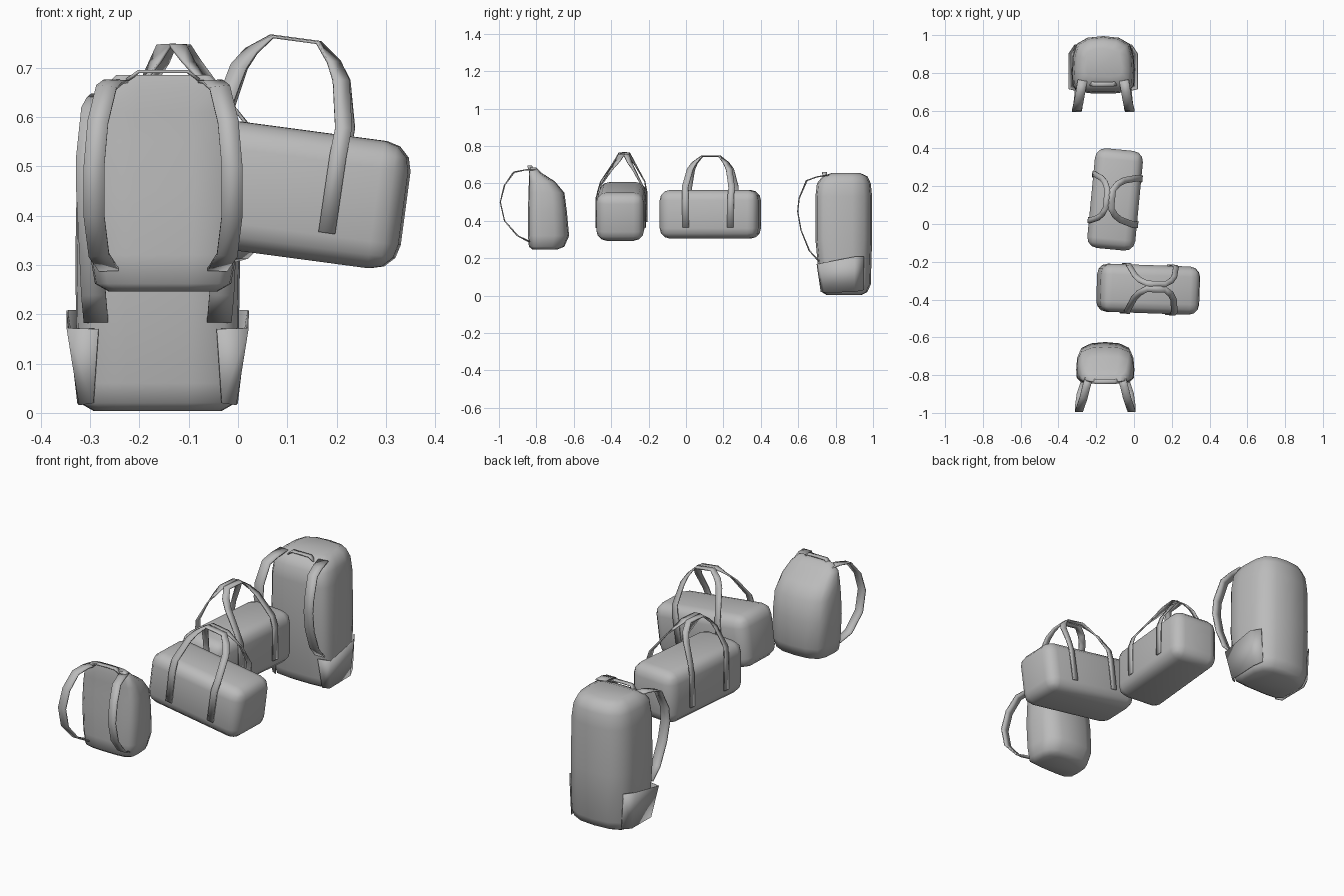
import bpy, bmesh, math
from mathutils import Vector, Matrix, Euler

if "Cube" in bpy.data.objects:
    bpy.data.objects.remove(bpy.data.objects["Cube"])

# One plain grey fabric
fabric = bpy.data.materials.new("grey_fabric")
fabric.use_nodes = True
GREY = (0.5, 0.5, 0.5, 1)
fabric.diffuse_color = GREY
fabric.node_tree.nodes["Principled BSDF"].inputs["Base Color"].default_value = GREY


def finish(name, bm, matrix=None, angle=40, thickness=0):
    if matrix:
        bm.transform(matrix)
    bmesh.ops.recalc_face_normals(bm, faces=bm.faces)
    mesh = bpy.data.meshes.new(name)
    bm.to_mesh(mesh)
    bm.free()
    mesh.materials.append(fabric)
    obj = bpy.data.objects.new(name, mesh)
    bpy.context.collection.objects.link(obj)
    bpy.ops.object.select_all(action="DESELECT")
    obj.select_set(True)
    bpy.context.view_layer.objects.active = obj
    bpy.ops.object.shade_smooth_by_angle(angle=math.radians(angle))
    if thickness:
        mod = obj.modifiers.new("thickness", "SOLIDIFY")
        mod.thickness = thickness
        mod.offset = 0
    return obj


def ribbon(name, points, width, hub, matrix=None):
    """Flat strap along a path, facing away from a hub line parallel to x."""
    bm = bmesh.new()
    pts = [Vector(p) for p in points]
    rows = []
    for i, p in enumerate(pts):
        tangent = pts[min(i + 1, len(pts) - 1)] - pts[max(i - 1, 0)]
        out = Vector((0, p.y - hub[0], p.z - hub[1]))
        side = tangent.cross(out).normalized() * width / 2
        rows.append((bm.verts.new(p - side), bm.verts.new(p + side)))
    for (a, b), (c, d) in zip(rows, rows[1:]):
        bm.faces.new((a, b, d, c))
    return finish(name, bm, matrix, 30, 0.006)


def sack(name, x, sections):
    """Loft of D-shaped rings: z, half width, front y, back y."""
    half = [(0.4, 0), (0.82, 0.03), (0.98, 0.14), (1, 0.35), (0.97, 0.65),
            (0.85, 0.86), (0.5, 0.97)]
    ring = half + [(0, 1)] + [(-u, v) for u, v in reversed(half)]
    bm = bmesh.new()
    rows = [[bm.verts.new((x + u * hw, yf + v * (yb - yf), z)) for u, v in ring]
            for z, hw, yf, yb in sections]
    n = len(ring)
    for a, b in zip(rows, rows[1:]):
        for i in range(n):
            j = (i + 1) % n
            bm.faces.new((a[i], a[j], b[j], b[i]))
    bm.faces.new(rows[0])
    bm.faces.new(rows[-1])
    return finish(name, bm, angle=60)


def shoulder_straps(name, x, path, width, hub):
    for label, s in (("left", 1), ("right", -1)):
        ribbon(f"{name}_{label}", [(x + s * u, y, z) for u, y, z in path], width, hub)


def duffel(name, centre, turn, lean):
    rot = Euler([math.radians(a) for a in turn]).to_matrix().to_4x4()
    matrix = Matrix.Translation(centre) @ rot
    # Rounded body
    bm = bmesh.new()
    bmesh.ops.create_cube(bm, size=1)
    bm.transform(Matrix.Diagonal((0.53, 0.255, 0.26, 1)))
    bmesh.ops.bevel(bm, geom=bm.edges[:], offset=0.055, segments=3,
                    profile=0.5, affect="EDGES")
    finish(f"{name}_body", bm, matrix, 60)
    # Two carry handles meeting above the middle
    half = [(0.12, 0.131, -0.07), (0.122, 0.131, 0.09), (0.125, 0.118, 0.145),
            (0.105, 0.06, 0.24), (0.085, 0.035, 0.275), (0.048, 0.014, 0.31)]
    for label, s in (("front", -1), ("back", 1)):
        path = [(u, s * v + lean * max(0, w - 0.1) / 0.2, w) for u, v, w in half]
        path += [(-u, v, w) for u, v, w in reversed(path)]
        ribbon(f"{name}_{label}_handle", path, 0.034 if s < 0 else 0.03, (lean, 0), matrix)


# Small backpack
SX = -0.152
sack("small_backpack_body", SX, [
    (0.246, 0.11, -0.82, -0.69), (0.262, 0.138, -0.84, -0.65),
    (0.32, 0.148, -0.845, -0.625), (0.45, 0.154, -0.845, -0.637),
    (0.55, 0.15, -0.842, -0.65), (0.61, 0.14, -0.84, -0.7),
    (0.655, 0.125, -0.84, -0.77), (0.685, 0.095, -0.835, -0.8)])
shoulder_straps("small_backpack_strap", SX, [
    (0.085, -0.81, 0.672), (0.1, -0.86, 0.672), (0.115, -0.92, 0.66),
    (0.132, -0.97, 0.59), (0.14, -0.993, 0.5), (0.14, -0.97, 0.4),
    (0.13, -0.9, 0.32), (0.11, -0.84, 0.29)], 0.042, (-0.82, 0.48))
ribbon("small_backpack_grab_handle", [
    (SX - 0.07, -0.83, 0.675), (SX - 0.05, -0.835, 0.692),
    (SX + 0.05, -0.835, 0.692), (SX + 0.07, -0.83, 0.675)], 0.025, (-0.835, 0.5))

# Two duffel bags
duffel("cross_duffel", (0.075, -0.345, 0.45), (0, 7.6, -2), 0.015)
duffel("long_duffel", (-0.1, 0.13, 0.435), (0, 0, 84.5), 0.03)

# Large backpack
LX = -0.163
sack("large_backpack_body", LX, [
    (0.004, 0.13, 0.75, 0.94), (0.02, 0.158, 0.725, 0.97),
    (0.06, 0.163, 0.715, 0.988), (0.3, 0.167, 0.692, 0.995),
    (0.53, 0.163, 0.692, 0.995), (0.6, 0.154, 0.7, 0.988),
    (0.638, 0.136, 0.73, 0.97), (0.656, 0.1, 0.78, 0.93)])
shoulder_straps("large_backpack_strap", LX, [
    (0.11, 0.76, 0.645), (0.12, 0.7, 0.635), (0.13, 0.645, 0.615),
    (0.14, 0.605, 0.52), (0.14, 0.597, 0.45), (0.135, 0.615, 0.35),
    (0.13, 0.66, 0.24), (0.125, 0.71, 0.185)], 0.05, (0.75, 0.42))
ribbon("large_backpack_grab_handle", [
    (LX - 0.07, 0.745, 0.635), (LX - 0.05, 0.74, 0.658),
    (LX + 0.05, 0.74, 0.658), (LX + 0.07, 0.745, 0.635)], 0.025, (0.74, 0.5))

# Flared side pockets on the large backpack
for label, s in (("left", 1), ("right", -1)):
    bm = bmesh.new()
    lower = [(0.13, 0.722, 0.02), (0.158, 0.74, 0.016), (0.161, 0.9, 0.02), (0.14, 0.95, 0.03)]
    upper = [(0.12, 0.7, 0.17), (0.183, 0.715, 0.172), (0.183, 0.9, 0.208), (0.15, 0.95, 0.21)]
    rows = [[bm.verts.new((LX + s * u, y, z)) for u, y, z in row] for row in (lower, upper)]
    for i in range(3):
        bm.faces.new((rows[0][i], rows[0][i + 1], rows[1][i + 1], rows[1][i]))
    finish(f"large_backpack_{label}_pocket", bm, angle=40, thickness=0.004)
